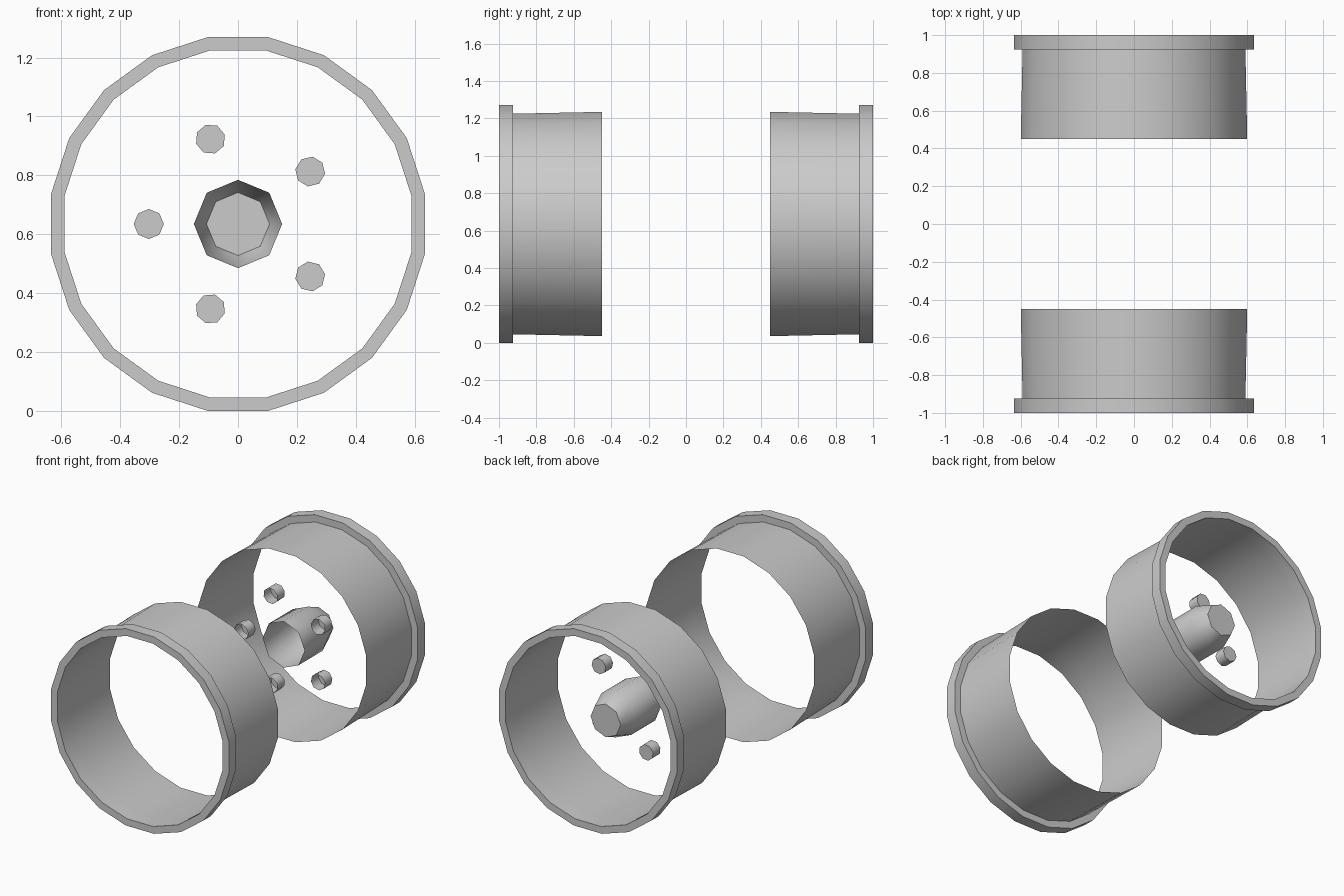
import bpy, bmesh, math

if "Cube" in bpy.data.objects:
    bpy.data.objects.remove(bpy.data.objects["Cube"])

CZ = 0.635  # axle height


def lathe(name, profile, sides, start=0.0, cx=0.0, cz=CZ, cap=False, flip=1, smooth=30):
    """Spin (y, radius) points around an axis parallel to y; optionally cap the last ring."""
    bm = bmesh.new()
    rings = []
    for y, r in profile:
        ring = []
        for i in range(sides):
            a = start + 2 * math.pi * i / sides
            ring.append(bm.verts.new((r * math.cos(a), y * flip, r * math.sin(a))))
        rings.append(ring)
    for a, b in zip(rings, rings[1:]):
        for i in range(sides):
            j = (i + 1) % sides
            quad = (a[i], b[i], b[j], a[j])
            bm.faces.new(quad if flip > 0 else quad[::-1])
    if cap:
        bm.faces.new(rings[-1][::-1])
    bmesh.ops.remove_doubles(bm, verts=bm.verts, dist=1e-5)
    mesh = bpy.data.meshes.new(name)
    bm.to_mesh(mesh)
    bm.free()
    obj = bpy.data.objects.new(name, mesh)
    obj.location = (cx, 0, cz)
    bpy.context.collection.objects.link(obj)
    bpy.ops.object.select_all(action='DESELECT')
    obj.select_set(True)
    bpy.context.view_layer.objects.active = obj
    bpy.ops.object.shade_smooth_by_angle(angle=math.radians(smooth))
    return obj


# Two wheel rims: thin tapered barrel with a solid outer flange
rim = [(0.45, 0.607), (0.925, 0.597), (0.925, 0.643),
       (1.0, 0.643), (1.0, 0.597), (0.925, 0.597)]
for label, side in (("front", -1), ("back", 1)):
    lathe(label + "_rim", rim, 20, math.radians(9), flip=side)

# Hub: open at the inner end, tapered and capped at the outer end
lathe("hub", [(0.465, 0.15), (0.71, 0.15), (0.82, 0.107)], 8, cap=True, smooth=50)

# Five wheel nuts in a circle around the hub
for k in range(5):
    a = math.pi + k * math.tau / 5
    lathe(f"wheel_nut_{k + 1}", [(0.465, 0.051), (0.54, 0.051)], 8, a,
          0.303 * math.cos(a), CZ + 0.303 * math.sin(a), cap=True, smooth=50)
